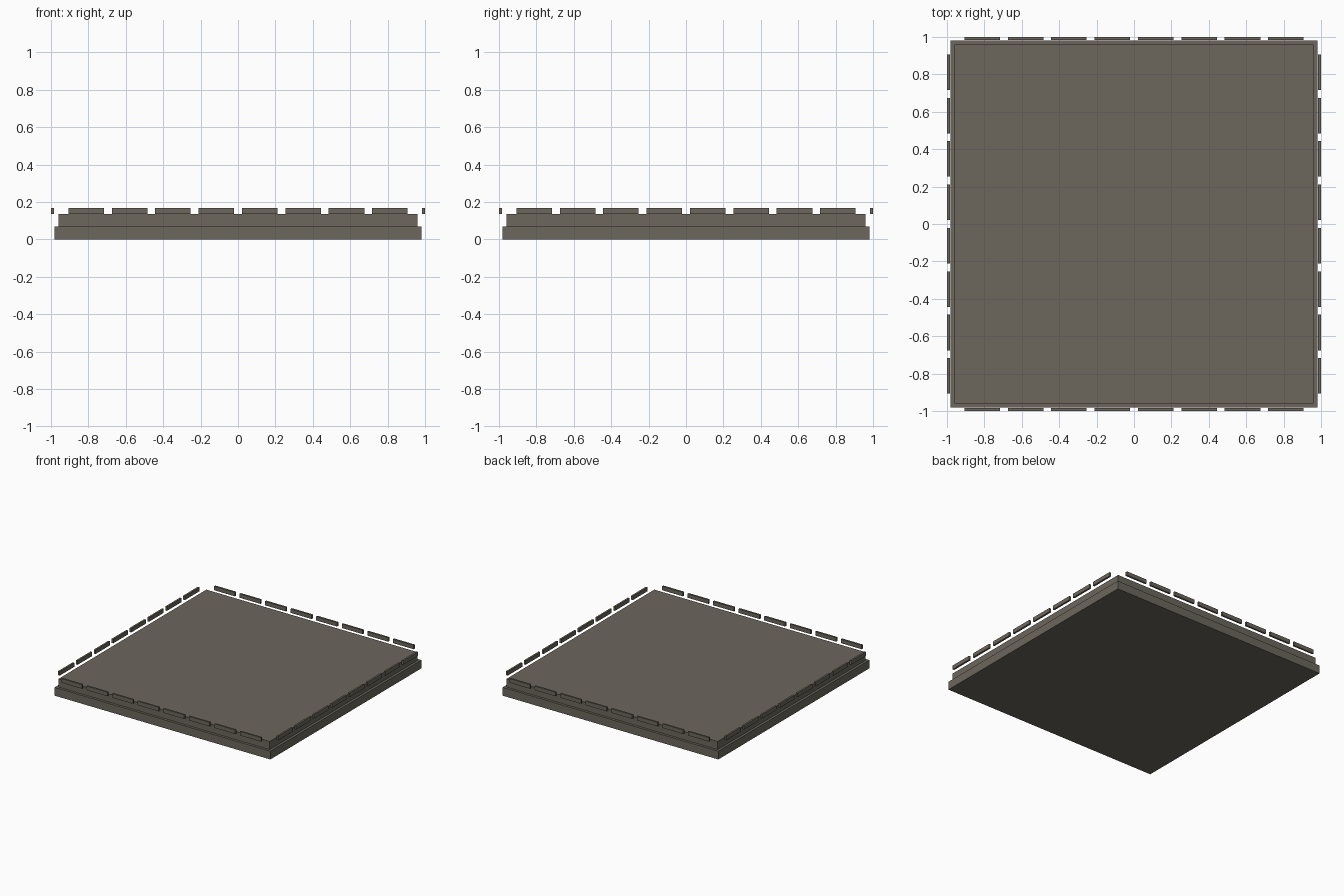
import bpy

if "Cube" in bpy.data.objects:
    bpy.data.objects.remove(bpy.data.objects["Cube"])

stone = bpy.data.materials.new("stone")
stone.diffuse_color = (0.15, 0.135, 0.11, 1)
stone.use_nodes = True
stone.node_tree.nodes["Principled BSDF"].inputs["Base Color"].default_value = stone.diffuse_color


def box(name, x, y, z):
    """Box spanning the given (min, max) ranges."""
    bpy.ops.mesh.primitive_cube_add(size=1)
    ob = bpy.context.object
    ob.name = name
    ob.location = [(a + b) / 2 for a, b in (x, y, z)]
    ob.scale = [b - a for a, b in (x, y, z)]
    bpy.ops.object.transform_apply(location=True, rotation=False, scale=True)
    ob.data.materials.append(stone)
    return ob


# Stepped platform
box("base_slab", (-0.98, 0.98), (-0.98, 0.98), (0, 0.068))
box("upper_slab", (-0.96, 0.96), (-0.96, 0.96), (0.068, 0.135))

# Row of eight thin edge blocks along each side
COUNT, PITCH, LENGTH = 8, 0.232, 0.19
INNER, OUTER = 0.985, 1.0
HEIGHT = (0.135, 0.168)
for i in range(COUNT):
    c = (i - (COUNT - 1) / 2) * PITCH
    along = (c - LENGTH / 2, c + LENGTH / 2)
    box(f"front_block_{i}", along, (-OUTER, -INNER), HEIGHT)
    box(f"back_block_{i}", along, (INNER, OUTER), HEIGHT)
    box(f"left_block_{i}", (-OUTER, -INNER), along, HEIGHT)
    box(f"right_block_{i}", (INNER, OUTER), along, HEIGHT)
